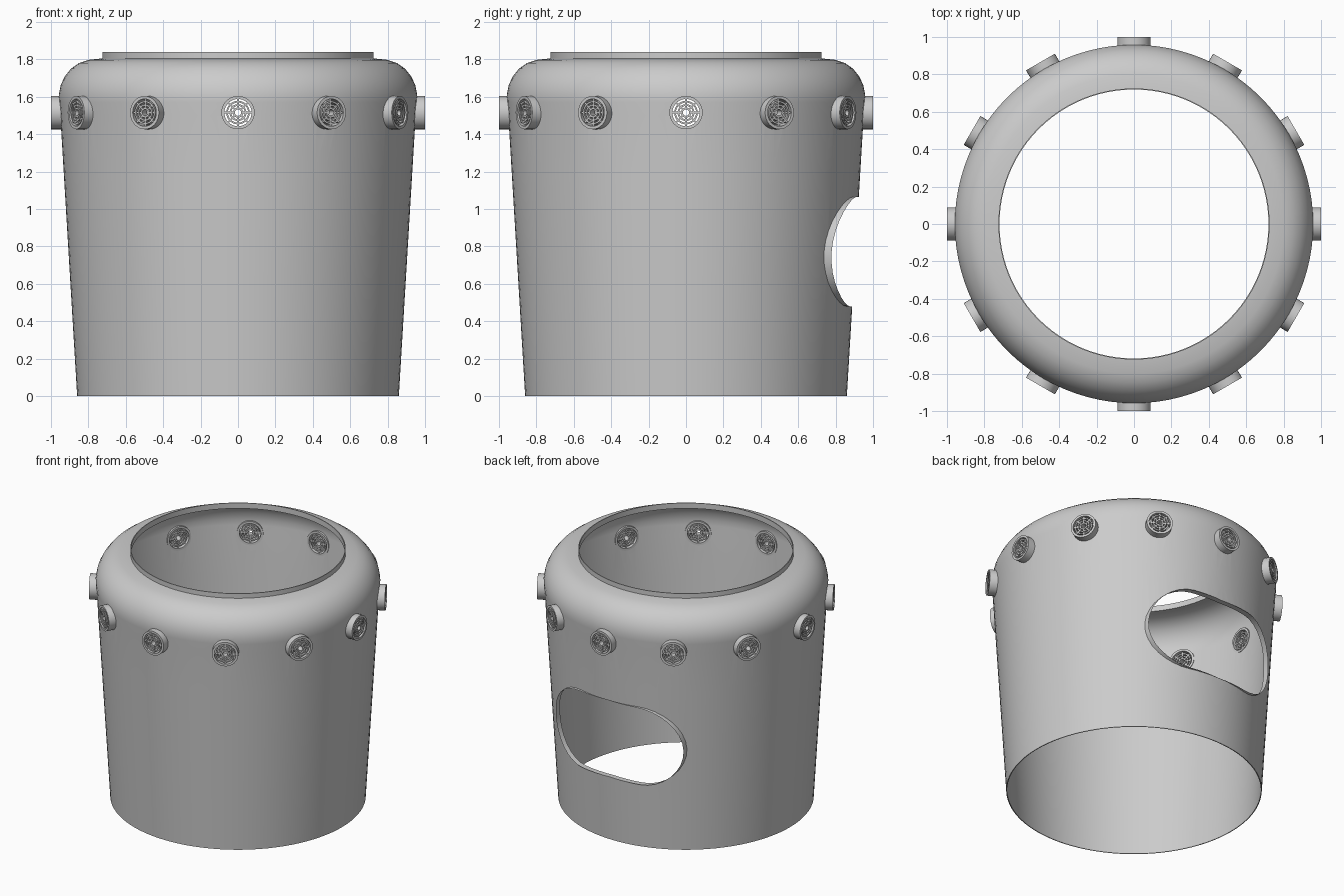
import bpy, bmesh, math
from mathutils import Matrix, Vector

if "Cube" in bpy.data.objects:
    bpy.data.objects.remove(bpy.data.objects["Cube"])

TAU = 2 * math.pi


def make_object(name, bm):
    bmesh.ops.recalc_face_normals(bm, faces=bm.faces[:])
    me = bpy.data.meshes.new(name)
    bm.to_mesh(me)
    bm.free()
    ob = bpy.data.objects.new(name, me)
    bpy.context.collection.objects.link(ob)
    return ob


def smooth(ob, angle=35):
    bpy.ops.object.select_all(action='DESELECT')
    ob.select_set(True)
    bpy.context.view_layer.objects.active = ob
    bpy.ops.object.shade_smooth_by_angle(angle=math.radians(angle))


def lathe(bm, loop, segs, mat=None):
    """Revolve a closed (radius, height) loop around z."""
    mat = mat or Matrix()
    rings = []
    for i in range(segs):
        a = TAU * i / segs
        rings.append([bm.verts.new(mat @ Vector((r * math.cos(a), r * math.sin(a), h)))
                      for r, h in loop])
    n = len(loop)
    for i in range(segs):
        p, q = rings[i], rings[(i + 1) % segs]
        for j in range(n):
            k = (j + 1) % n
            bm.faces.new((p[j], q[j], q[k], p[k]))


def wall_radius(z):
    return 0.86 + 0.06 * z


# Thin shell: tapered wall, rounded shoulder, upright lip
T = 0.006
outer = [(wall_radius(z), z) for z in (0, 0.4, 0.8, 1.2, 1.5)]
outer += [(0.956, 1.57), (0.958, 1.61), (0.947, 1.665), (0.925, 1.71),
          (0.893, 1.75), (0.85, 1.78), (0.80, 1.797), (0.725, 1.805), (0.725, 1.84)]
inner = [(wall_radius(z) - T, z) for z in (0, 0.4, 0.8, 1.2, 1.5)]
inner += [(0.950, 1.57), (0.952, 1.61), (0.941, 1.662), (0.920, 1.706),
          (0.889, 1.745), (0.848, 1.774), (0.799, 1.791), (0.719, 1.799), (0.719, 1.84)]
bm = bmesh.new()
lathe(bm, outer + inner[::-1], 96)
shell = make_object("shell", bm)

# Outline of the back opening: a rounded slot
HW, HH, CZ = 0.525, 0.293, 0.772
S = HW - HH
slot = []
for side in (1, -1):
    for i in range(17):
        a = -math.pi / 2 + math.pi * i / 16
        slot.append((side * (S + HH * math.cos(a)), CZ + side * HH * math.sin(a)))
    for i in range(1, 8):
        slot.append((side * (S - 2 * S * i / 8), CZ + side * HH))

# Cutters for the slot and the vent holes
VENT_Z = 1.515
vents = [Matrix.Rotation(TAU * i / 12, 4, 'Z') @ Matrix.Translation((0, 0, VENT_Z))
         @ Matrix.Rotation(math.pi / 2, 4, 'Y') for i in range(12)]
bm = bmesh.new()
f = [bm.verts.new((x, 0.3, z)) for x, z in slot]
b = [bm.verts.new((x, 1.3, z)) for x, z in slot]
bm.faces.new(f)
bm.faces.new(b[::-1])
for i in range(len(slot)):
    k = (i + 1) % len(slot)
    bm.faces.new((f[i], b[i], b[k], f[k]))
for m in vents:
    bmesh.ops.create_cone(bm, cap_ends=True, segments=32, radius1=0.082, radius2=0.082,
                          depth=0.24, matrix=m @ Matrix.Translation((0, 0, 0.98)))
cutter = make_object("cutter", bm)
cutter.hide_render = True

mod = shell.modifiers.new("openings", 'BOOLEAN')
mod.operation = 'DIFFERENCE'
mod.solver = 'EXACT'
mod.object = cutter
bpy.context.view_layer.objects.active = shell
shell.select_set(True)
bpy.ops.object.modifier_apply(modifier=mod.name)
bpy.data.objects.remove(cutter, do_unlink=True)
smooth(shell)

# Narrow rim band around the slot
bm = bmesh.new()
pairs = []
for x, z in slot:
    y = math.sqrt(wall_radius(z) ** 2 - x * x)
    t = abs(x) / HW
    pairs.append((bm.verts.new((x, y + 0.04 * t, z)),
                  bm.verts.new((x, y - 0.035 * (1 - t) - 0.004, z))))
for i in range(len(pairs)):
    p, q = pairs[i], pairs[(i + 1) % len(pairs)]
    bm.faces.new((p[0], q[0], q[1], p[1]))
smooth(make_object("slot_rim", bm))

# Round grilles: concentric rings joined by spokes
for n, m in enumerate(vents):
    bm = bmesh.new()
    for r0, r1, h0, h1 in ((0.017, 0.027, 0.945, 0.995), (0.036, 0.045, 0.945, 0.995),
                           (0.054, 0.063, 0.945, 0.995), (0.073, 0.089, 0.935, 1.0)):
        lathe(bm, [(r0, h0), (r1, h0), (r1, h1), (r0, h1)], 32, m)
    for i in range(8):
        bmesh.ops.create_cube(bm, size=1, matrix=m @ Matrix.Rotation(TAU * i / 8, 4, 'Z')
                              @ Matrix.Translation((0.05, 0, 0.97))
                              @ Matrix.Diagonal((0.054, 0.010, 0.044, 1)))
    smooth(make_object("vent_grille_%d" % (n + 1), bm))
